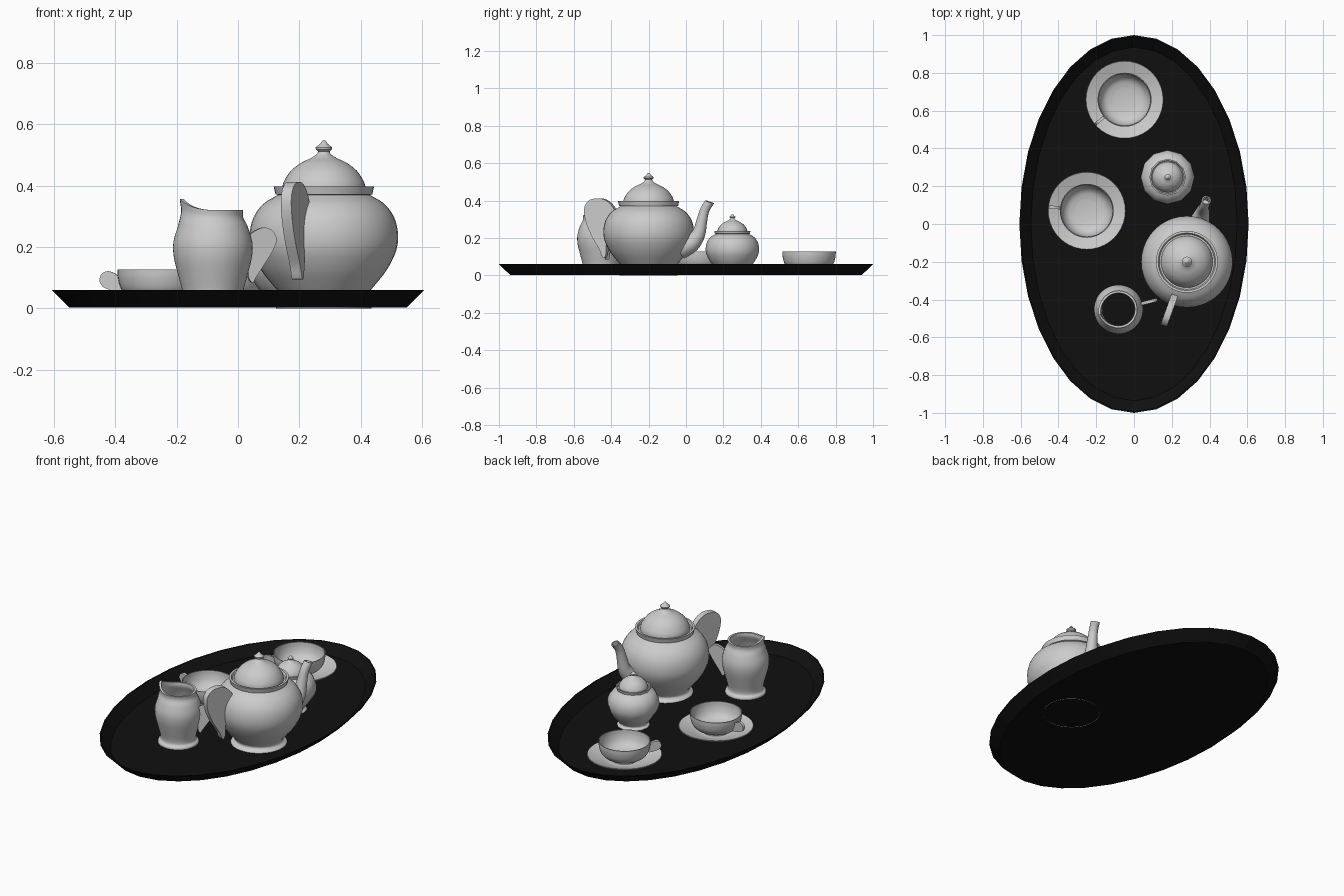
import bpy, bmesh
from math import sin, cos, pi, radians, atan2
from mathutils import Vector

if "Cube" in bpy.data.objects:
    bpy.data.objects.remove(bpy.data.objects["Cube"])


def spline(pts, n=4):
    """Catmull-Rom through an open list of 2D+ points."""
    p = [Vector(q) for q in pts]
    p = [p[0] * 2 - p[1]] + p + [p[-1] * 2 - p[-2]]
    out = []
    for a, b, c, d in zip(p, p[1:], p[2:], p[3:]):
        for i in range(n):
            t = i / n
            out.append(0.5 * (2 * b + (c - a) * t + (2 * a - 5 * b + 4 * c - d) * t * t
                              + (3 * b - a - 3 * c + d) * t ** 3))
    return out + [p[-2]]


def finish(name, bm, loc=(0, 0, 0), angle=0, scale=1.0, smooth=True):
    bmesh.ops.remove_doubles(bm, verts=bm.verts, dist=1e-5)
    bmesh.ops.recalc_face_normals(bm, faces=bm.faces)
    me = bpy.data.meshes.new(name)
    bm.to_mesh(me)
    bm.free()
    ob = bpy.data.objects.new(name, me)
    bpy.context.collection.objects.link(ob)
    ob.location = loc
    ob.rotation_euler.z = radians(angle)
    ob.scale = (scale,) * 3
    if smooth:
        bpy.ops.object.select_all(action='DESELECT')
        ob.select_set(True)
        bpy.context.view_layer.objects.active = ob
        bpy.ops.object.shade_smooth_by_angle(angle=radians(35))
    return ob


def skin(bm, rings):
    for a, b in zip(rings, rings[1:]):
        for i in range(len(a)):
            j = (i + 1) % len(a)
            bm.faces.new((a[i], a[j], b[j], b[i]))


def lathe(name, profile, loc, sides=40, scale=1.0, shape=None, angle=0):
    """Revolve (radius, z) points; shape optionally moves each point."""
    bm = bmesh.new()
    rings = []
    for r, z in profile:
        ring = []
        for i in range(sides):
            a = 2 * pi * i / sides
            rr, zz = shape(r, z, a) if shape else (r, z)
            ring.append(bm.verts.new((max(rr, 1e-6) * cos(a), max(rr, 1e-6) * sin(a), zz)))
        rings.append(ring)
    skin(bm, rings)
    bmesh.ops.remove_doubles(bm, verts=bm.verts, dist=1e-5)
    bmesh.ops.dissolve_degenerate(bm, edges=bm.edges, dist=1e-6)
    return finish(name, bm, loc, angle, scale)


def paddle(name, outline, thick, loc, angle):
    """Solid ear-shaped handle, outline in (radius, z), pointing along angle."""
    bm = bmesh.new()
    pts = spline(outline)
    f = bm.faces.new([bm.verts.new((r, -thick / 2, z)) for r, z in pts])
    ext = bmesh.ops.extrude_face_region(bm, geom=[f])
    bmesh.ops.translate(bm, vec=(0, thick, 0),
                        verts=[v for v in ext['geom'] if isinstance(v, bmesh.types.BMVert)])
    return finish(name, bm, loc, angle)


# Oval tray: thin dish with sloped rim
bm = bmesh.new()
rings = [[bm.verts.new((x * cos(2 * pi * i / 32), y * sin(2 * pi * i / 32), z)) for i in range(32)]
         for x, y, z in ((0.55, 0.94, 0.002), (0.607, 1.0, 0.06), (0.600, 0.993, 0.06), (0.546, 0.936, 0.007))]
skin(bm, rings)
bm.faces.new(rings[0])
bm.faces.new(rings[-1])
tray = finish("tray", bm, smooth=False)
black = bpy.data.materials.new("black")
black.diffuse_color = (0.005, 0.005, 0.005, 1)
black.use_nodes = True
black.node_tree.nodes["Principled BSDF"].inputs["Base Color"].default_value = black.diffuse_color
tray.data.materials.append(black)

# Teapot and sugar bowl share the same body and lid profiles
body = spline([(0.156, 0.0), (0.153, 0.012), (0.136, 0.025), (0.138, 0.042), (0.166, 0.075), (0.205, 0.125),
               (0.235, 0.185), (0.242, 0.24), (0.230, 0.295), (0.198, 0.34), (0.150, 0.37)])
body += [Vector(q) for q in ((0.158, 0.372), (0.164, 0.398), (0.152, 0.398), (0.146, 0.385), (0.137, 0.385))]
lid = spline([(0.137, 0.385), (0.131, 0.412), (0.108, 0.448), (0.075, 0.474), (0.042, 0.490),
              (0.023, 0.503), (0.019, 0.512)])
lid += [Vector(q) for q in ((0.026, 0.518), (0.027, 0.525), (0.012, 0.537), (0.006, 0.546), (0, 0.549))]
POT, BOWL = (0.28, -0.2, 0), (0.178, 0.248, 0.004)
lathe("teapot_body", body, POT)
lathe("teapot_lid", lid, POT)
lathe("sugar_bowl_body", body, BOWL, 12, 0.59, angle=30)
lathe("sugar_bowl_lid", lid, BOWL, 24, 0.59)

# Teapot handle
paddle("teapot_handle", [(0.18, 0.335), (0.205, 0.375), (0.24, 0.403), (0.28, 0.412), (0.325, 0.405),
                         (0.355, 0.375), (0.360, 0.33), (0.345, 0.27), (0.315, 0.205), (0.275, 0.14),
                         (0.255, 0.095), (0.238, 0.11), (0.235, 0.17)], 0.036, POT, 250)

# Teapot spout: rings of (radius from pot, z, half width, tilt), open at the tip
bm = bmesh.new()
rings = []
for r, z, w, tilt in spline([(0.19, 0.15, 0.06, 80), (0.245, 0.175, 0.048, 60), (0.282, 0.225, 0.036, 30),
                             (0.298, 0.29, 0.029, 12), (0.315, 0.35, 0.025, 20), (0.342, 0.393, 0.025, 20)]):
    t = radians(tilt)
    rings.append([bm.verts.new((r + w * cos(a) * cos(t), w * sin(a), z - w * cos(a) * sin(t)))
                  for a in (2 * pi * i / 16 for i in range(16))])
r0 = rings[-1]
c = sum((v.co for v in r0), Vector()) / 16
rings.append([bm.verts.new(c + (v.co - c) * 0.75) for v in r0])
rings.append([bm.verts.new(c + (v.co - c) * 0.65 - Vector((0.015, 0, 0.04))) for v in r0])
skin(bm, rings)
bm.faces.new(rings[-1])
finish("teapot_spout", bm, POT, 72.5)

# Creamer: open jug with a raised pouring lip
JUG = (-0.082, -0.452, 0.004)


def lip(r, z, a):
    d = abs(atan2(sin(a - pi), cos(a - pi)))
    w = max(0, 1 - d / 1.25) ** 2 * max(0, (z - 0.26) / 0.06)
    return r + 0.012 * w, z + 0.038 * w


jug = spline([(0.113, 0.0), (0.111, 0.014), (0.099, 0.025), (0.099, 0.05), (0.112, 0.1), (0.127, 0.16),
              (0.129, 0.21), (0.115, 0.26), (0.099, 0.293), (0.099, 0.317)])
jug += spline([(0.087, 0.317), (0.087, 0.293), (0.103, 0.255), (0.117, 0.205), (0.115, 0.16),
               (0.1, 0.1), (0.087, 0.05), (0.088, 0.006)])
lathe("creamer_body", jug, JUG, 40, 1.0, lip, angle=15)
paddle("creamer_handle", [(0.105, 0.215), (0.13, 0.242), (0.165, 0.259), (0.195, 0.252), (0.212, 0.225),
                          (0.203, 0.19), (0.175, 0.145), (0.145, 0.1), (0.132, 0.08), (0.118, 0.1),
                          (0.12, 0.16)], 0.018, JUG, 14)

# Two cups on saucers
saucer = spline([(0, 0.006), (0.09, 0.006), (0.115, 0.010), (0.165, 0.026), (0.206, 0.044)])
saucer += spline([(0.204, 0.048), (0.16, 0.033), (0.11, 0.018), (0.08, 0.016), (0, 0.016)])
cup = spline([(0.075, 0.014), (0.075, 0.022), (0.105, 0.036), (0.130, 0.062), (0.141, 0.098), (0.143, 0.127)])
cup += spline([(0.138, 0.127), (0.135, 0.098), (0.123, 0.065), (0.1, 0.042), (0.06, 0.03)]) + [Vector((0, 0.03))]
for n, (x, y, ang) in enumerate(((-0.05, 0.658, 220), (-0.25, 0.07, 174)), 1):
    lathe(f"saucer_{n}", saucer, (x, y, 0))
    lathe(f"cup_{n}", cup, (x, y, 0))
    paddle(f"cup_handle_{n}", [(0.135, 0.098), (0.15, 0.112), (0.175, 0.121), (0.195, 0.112), (0.202, 0.092),
                               (0.193, 0.072), (0.168, 0.06), (0.14, 0.053), (0.128, 0.055)],
           0.016, (x, y, 0), ang)
